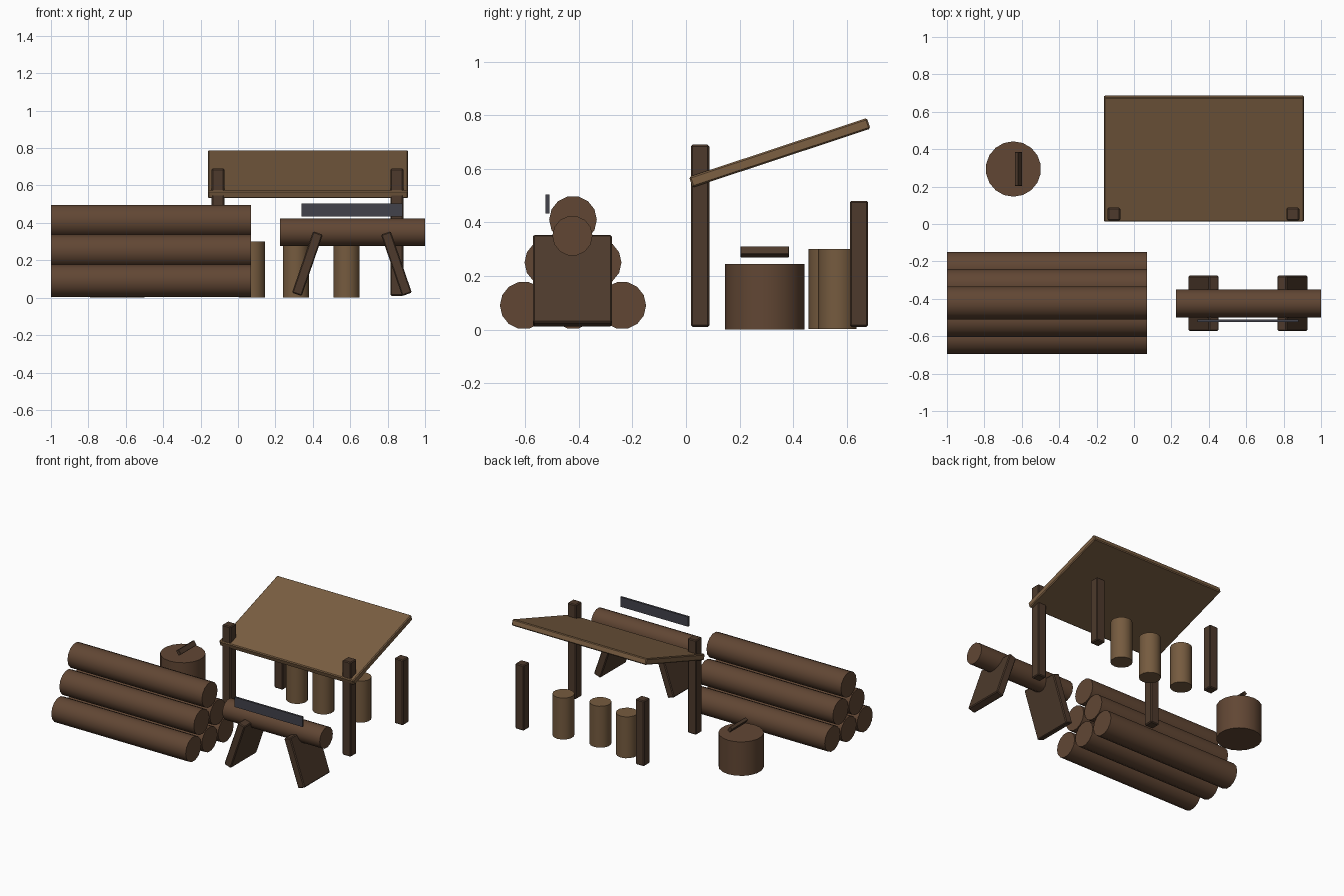
import bpy
from math import radians, pi

if "Cube" in bpy.data.objects:
    bpy.data.objects.remove(bpy.data.objects["Cube"])


def material(name, rgb):
    m = bpy.data.materials.new(name)
    m.diffuse_color = (*rgb, 1)
    m.use_nodes = True
    m.node_tree.nodes["Principled BSDF"].inputs["Base Color"].default_value = m.diffuse_color
    return m


BARK = material("bark", (0.12, 0.062, 0.034))
DARK = material("dark_wood", (0.075, 0.042, 0.025))
PLANK = material("plank_wood", (0.20, 0.115, 0.055))
STUMP = material("pale_wood", (0.18, 0.105, 0.05))
STEEL = material("steel", (0.055, 0.055, 0.07))


def finish(name, mat):
    ob = bpy.context.object
    ob.name = name
    ob.data.materials.append(mat)
    return ob


def box(name, loc, size, mat, rot=(0, 0, 0), bevel=0.006):
    bpy.ops.mesh.primitive_cube_add(size=1, location=loc)
    ob = finish(name, mat)
    ob.scale = size
    bpy.ops.object.transform_apply(location=False, rotation=False, scale=True)
    ob.rotation_euler = [radians(a) for a in rot]
    if bevel:
        mod = ob.modifiers.new("bevel", "BEVEL")
        mod.width = bevel
        mod.segments = 1
    return ob


def cylinder(name, loc, r, length, mat, sides=14, along_x=False):
    bpy.ops.mesh.primitive_cylinder_add(
        vertices=sides, radius=r, depth=length, location=loc,
        rotation=(0, pi / 2, 0) if along_x else (0, 0, 0))
    ob = finish(name, mat)
    bpy.ops.object.shade_smooth_by_angle(angle=radians(40))
    return ob


# Log pile: rows of three, two and one
for row in range(3):
    n = 3 - row
    for i in range(n):
        y = -0.422 + (i - (n - 1) / 2) * 0.184
        cylinder(f"pile_log_{row}_{i}", (-0.465, y, 0.09 + row * 0.16),
                 0.089, 1.07, BARK, along_x=True)

# Sawhorse: log on two splayed plank legs, with a saw blade
cylinder("sawhorse_log", (0.612, -0.424, 0.35), 0.075, 0.775, BARK, along_x=True)
for side, x, tilt in (("left", 0.371, 19), ("right", 0.847, -19)):
    box(f"sawhorse_leg_{side}", (x, -0.424, 0.182), (0.055, 0.295, 0.347),
        DARK, rot=(0, tilt, 0))
box("saw_blade", (0.61, -0.517, 0.469), (0.54, 0.015, 0.07), STEEL, bevel=0)

# Shelter: four posts and a sloping roof
for side, x in (("left", -0.107), ("right", 0.85)):
    box(f"front_post_{side}", (x, 0.053, 0.35), (0.068, 0.068, 0.68), DARK)
    box(f"back_post_{side}", (x, 0.646, 0.245), (0.068, 0.068, 0.47), DARK)
box("roof", (0.374, 0.35, 0.66), (1.07, 0.70, 0.042), PLANK, rot=(18.3, 0, 0))

# Upright cut logs under the roof
for i, x in enumerate((0.075, 0.31, 0.58)):
    cylinder(f"cut_log_{i}", (x, 0.53 if i == 1 else 0.565, 0.151),
             0.072, 0.298, STUMP, sides=14)

# Chopping block with a loose wedge
cylinder("chopping_block", (-0.645, 0.294, 0.122), 0.148, 0.244, BARK, sides=18)
box("wedge", (-0.617, 0.294, 0.29), (0.024, 0.18, 0.037), DARK,
    rot=(0, -35, 0), bevel=0.002)
